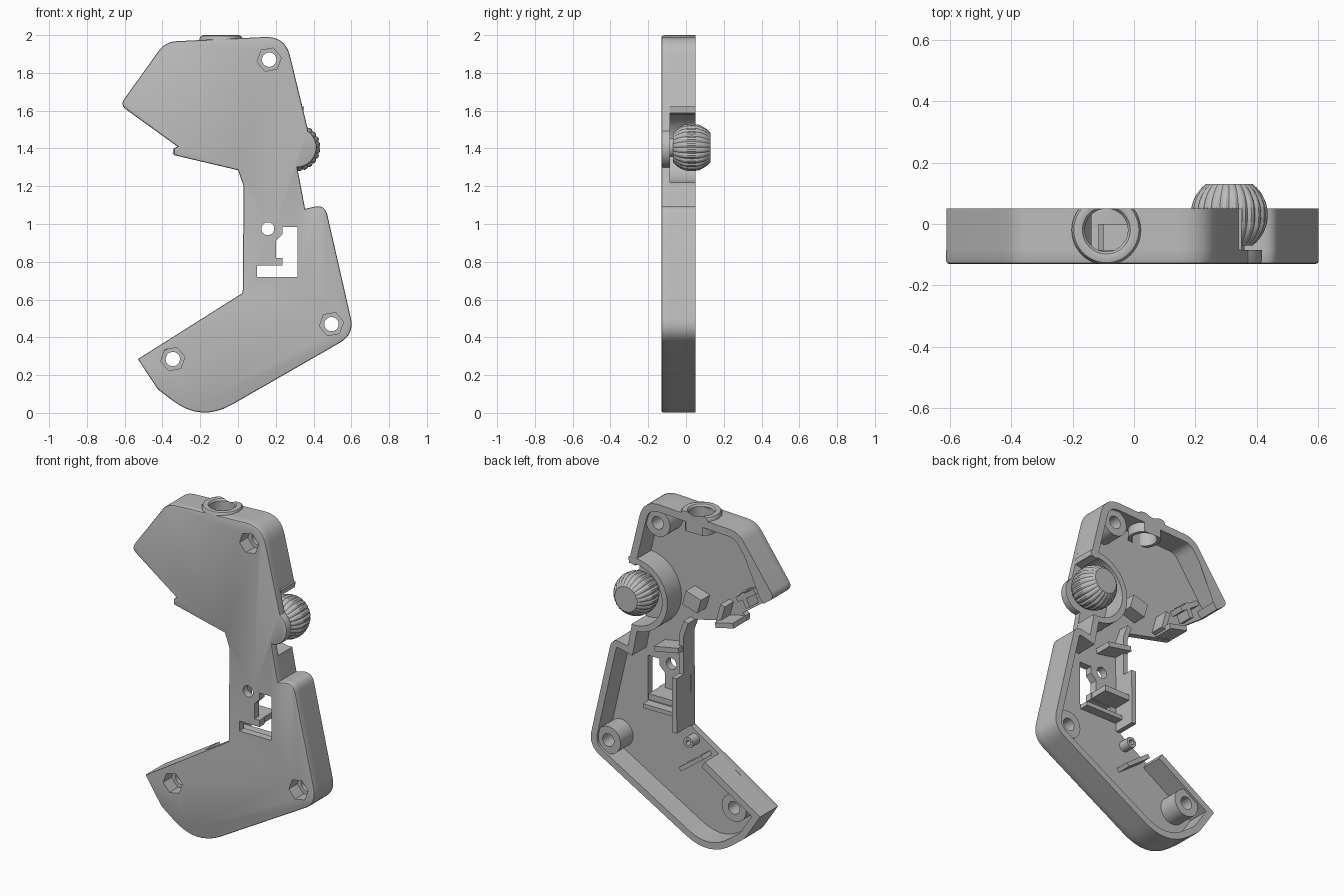
import bpy, bmesh, math
from mathutils import Vector, Matrix

cube = bpy.data.objects.get("Cube")
if cube:
    bpy.data.objects.remove(cube)

mat = bpy.data.materials.new("plain_grey")
mat.use_nodes = True
GREY = (0.5, 0.5, 0.5, 1)
mat.diffuse_color = GREY
mat.node_tree.nodes["Principled BSDF"].inputs["Base Color"].default_value = GREY

FRONT, FLOOR, RIM = -0.13, -0.085, 0.05
BALL = (0.31, 1.405)


def finish(name, bm):
    bmesh.ops.recalc_face_normals(bm, faces=bm.faces)
    me = bpy.data.meshes.new(name)
    bm.to_mesh(me)
    bm.free()
    me.materials.append(mat)
    ob = bpy.data.objects.new(name, me)
    bpy.context.collection.objects.link(ob)
    return ob


def smooth(ob):
    bpy.ops.object.select_all(action='DESELECT')
    ob.select_set(True)
    bpy.context.view_layer.objects.active = ob
    bpy.ops.object.shade_smooth_by_angle(angle=math.radians(32))


def rounded(pts, closed=True):
    """Points are (x, z) or (x, z, cut); cut is how far the corner is trimmed."""
    out = []
    n = len(pts)
    for i, p in enumerate(pts):
        c = Vector(p[:2])
        cut = p[2] if len(p) > 2 else 0
        if cut == 0 or (not closed and i in (0, n - 1)):
            out.append(c)
            continue
        a = c + (Vector(pts[i - 1][:2]) - c).normalized() * cut
        b = c + (Vector(pts[(i + 1) % n][:2]) - c).normalized() * cut
        for k in range(9):
            t = k / 8
            out.append(a * (1 - t) ** 2 + c * 2 * t * (1 - t) + b * t * t)
    return out


def arc(centre, r, a0, a1, n):
    angles = [math.radians(a0 + (a1 - a0) * k / n) for k in range(n + 1)]
    return [(centre[0] + r * math.cos(a), centre[1] + r * math.sin(a)) for a in angles]


def prism(name, pts, y0, y1, bevel=0):
    bm = bmesh.new()
    face = bm.faces.new([bm.verts.new((p[0], y0, p[1])) for p in pts])
    ret = bmesh.ops.extrude_face_region(bm, geom=[face], use_keep_orig=True)
    verts = [g for g in ret["geom"] if isinstance(g, bmesh.types.BMVert)]
    bmesh.ops.translate(bm, verts=verts, vec=(0, y1 - y0, 0))
    if bevel:
        bmesh.ops.recalc_face_normals(bm, faces=bm.faces)
        edges = [e for e in bm.edges if all(abs(v.co.y - y0) < 1e-5 for v in e.verts)]
        bmesh.ops.bevel(bm, geom=edges, offset=bevel, segments=2, profile=0.5, affect='EDGES')
    return finish(name, bm)


def disc(name, centre, r, y0, y1, n=32):
    return prism(name, arc(centre, r, 10, 370 - 360 / n, n - 1), y0, y1)


def wall(name, pts, thick, y1, y0=FLOOR):
    """Upright strip along a path, thickened to the right of its direction."""
    path = rounded(pts, closed=False)
    dirs = [(b - a).normalized() for a, b in zip(path, path[1:])]
    inner = []
    for i, p in enumerate(path):
        d0, d1 = dirs[max(i - 1, 0)], dirs[min(i, len(dirs) - 1)]
        n0, n1 = Vector((d0.y, -d0.x)), Vector((d1.y, -d1.x))
        m = (n0 + n1).normalized()
        inner.append(p + m * thick / max(m.dot(n0), 0.4))
    return prism(name, path + inner[::-1], y0, y1)


def cut(targets, cutter):
    for ob in targets:
        mod = ob.modifiers.new("cut", 'BOOLEAN')
        mod.operation = 'DIFFERENCE'
        mod.solver = 'EXACT'
        mod.object = cutter
        bpy.context.view_layer.objects.active = ob
        bpy.ops.object.modifier_apply(modifier=mod.name)
    bpy.data.objects.remove(cutter)


# Outline corners shared by the front plate and the walls
top = [(-0.625, 1.63, 0.04), (-0.385, 1.965, 0.06), (0.25, 1.995, 0.11)]
grip = [(0.355, 1.08), (0.46, 1.105, 0.06), (0.617, 0.416, 0.09),
        (-0.195, -0.05, 0.19), (-0.425, 0.125, 0.02), (-0.53, 0.285)]
neck = [(0.025, 0.635), (0.03, 1.2), (0, 1.285), (-0.34, 1.365), (-0.34, 1.4), (-0.32, 1.41)]
outline = top + [(0.37, 1.5)] + arc(BALL, 0.106, 55, -88, 16) + grip + neck

# Front plate and walls
plate = prism("front_plate", rounded(outline), FRONT, FLOOR, bevel=0.009)
upper_wall = wall("upper_wall", [(-0.55, 1.577)] + top + [(0.348, 1.59)], 0.045, RIM)
lower_wall = wall("grip_wall", [(0.327, 1.22)] + grip + [(-0.16, 0.518)], 0.04, RIM)
parts = [plate, upper_wall, lower_wall,
         wall("ball_socket", arc(BALL, 0.185, 79, 276, 32), 0.035, RIM),
         wall("grip_front_wall", [(0.026, 0.64), (0.029, 0.97)], 0.03, RIM),
         wall("neck_low_wall", [(0.029, 0.97), (0.03, 1.2), (0, 1.285)], 0.03, -0.02)]

# Screw bosses with hexagonal recesses in the front
for name, c in (("top_boss", (0.165, 1.87)), ("rear_boss", (0.495, 0.47)),
                ("toe_boss", (-0.345, 0.285))):
    boss = disc(name, c, 0.082, FLOOR, 0.035)
    cut([plate, boss], disc("hex_cutter", c, 0.065, -0.2, -0.05, 6))
    cut([plate, boss], disc("hole_cutter", c, 0.038, -0.3, 0.3, 24))
    parts.append(boss)

# Small round hole and stepped switch opening
cut([plate], disc("hole_cutter", (0.158, 0.975), 0.034, -0.2, 0, 24))
opening = [(0.235, 0.985), (0.315, 0.985), (0.315, 0.72), (0.1, 0.72), (0.1, 0.78),
           (0.235, 0.78), (0.235, 0.82), (0.2, 0.82), (0.2, 0.91), (0.235, 0.945)]
cut([plate], prism("opening_cutter", opening, -0.2, 0))

# Inner ribs and brackets: start, end, thickness, top
ribs = [("switch_shelf", (0.06, 0.82), (0.23, 0.82), 0.035, 0.03),
        ("switch_base", (0.06, 0.715), (0.31, 0.715), 0.025, -0.03),
        ("neck_shelf", (0.04, 1.14), (0.2, 1.11), 0.03, 0.02),
        ("grip_rib", (-0.1, 0.52), (0.05, 0.41), 0.025, 0.0),
        ("trigger_block", (-0.1, 1.46), (0, 1.49), 0.09, 0.0),
        ("trigger_side", (-0.23, 1.47), (-0.2, 1.36), 0.03, 0.0),
        ("trigger_lip", (-0.34, 1.4), (-0.22, 1.372), 0.03, 0.04),
        ("nose_bracket", (-0.45, 1.62), (-0.33, 1.54), 0.03, 0.0),
        ("nose_side", (-0.36, 1.57), (-0.4, 1.49), 0.03, 0.0)]
for name, a, b, t, y in ribs:
    parts.append(wall(name, [a, b], t, y))
peg = disc("small_peg", (0, 0.565), 0.032, FLOOR, -0.02, 20)
cut([peg], disc("peg_cutter", (0, 0.565), 0.015, -0.06, 0.1, 16))
parts.append(peg)

# Cable collar through the top wall, trimmed at the open back
bm = bmesh.new()
profile = [(0.07, 1.88), (0.09, 1.88), (0.09, 1.96), (0.113, 1.96), (0.113, 1.983),
           (0.106, 1.996), (0.092, 2.0), (0.078, 1.996), (0.07, 1.985)]
ring = [bm.verts.new((r, 0, z)) for r, z in profile]
loop = [bm.edges.new((ring[i - 1], ring[i])) for i in range(len(ring))]
bmesh.ops.spin(bm, geom=ring + loop, cent=(0, 0, 0), axis=(0, 0, 1), angle=math.tau, steps=48,
               use_merge=True)
bmesh.ops.remove_doubles(bm, verts=bm.verts, dist=1e-4)
bmesh.ops.translate(bm, verts=bm.verts, vec=(-0.09, -0.02, 0))
for y, side in ((RIM, 1), (FRONT, -1)):
    res = bmesh.ops.bisect_plane(bm, geom=bm.verts[:] + bm.edges[:] + bm.faces[:],
                                 plane_co=(0, y, 0), plane_no=(0, side, 0), clear_outer=True)
    edges = [g for g in res["geom_cut"] if isinstance(g, bmesh.types.BMEdge)]
    bmesh.ops.holes_fill(bm, edges=edges)
parts.append(finish("cable_collar", bm))

bm = bmesh.new()
bmesh.ops.create_cone(bm, cap_ends=True, segments=48, radius1=0.072, radius2=0.072, depth=0.3,
                      matrix=Matrix.Translation((-0.09, -0.02, 1.98)))
hole = finish("cable_cutter", bm)
cut([upper_wall], hole)

# Ridged ball with flat ends, its pole pointing to the back
bm = bmesh.new()
SEG = 72
bmesh.ops.create_uvsphere(bm, u_segments=SEG, v_segments=24, radius=0.126)
for v in bm.verts:
    index = round(math.atan2(v.co.y, v.co.x) / math.tau * SEG)
    if index % 3 == 0:
        v.co.x *= 0.95
        v.co.y *= 0.95
for side in (1, -1):
    res = bmesh.ops.bisect_plane(bm, geom=bm.verts[:] + bm.edges[:] + bm.faces[:],
                                 plane_co=(0, 0, 0.1 * side), plane_no=(0, 0, side),
                                 clear_outer=True)
    edges = [g for g in res["geom_cut"] if isinstance(g, bmesh.types.BMEdge)]
    bmesh.ops.contextual_create(bm, geom=edges)
bmesh.ops.rotate(bm, verts=bm.verts, matrix=Matrix.Rotation(math.pi / 2, 3, 'X'))
bmesh.ops.translate(bm, verts=bm.verts, vec=(BALL[0], 0.03, BALL[1]))
parts.append(finish("ridged_ball", bm))
parts.append(disc("ball_post", BALL, 0.05, FLOOR, -0.06))

for ob in parts:
    smooth(ob)
